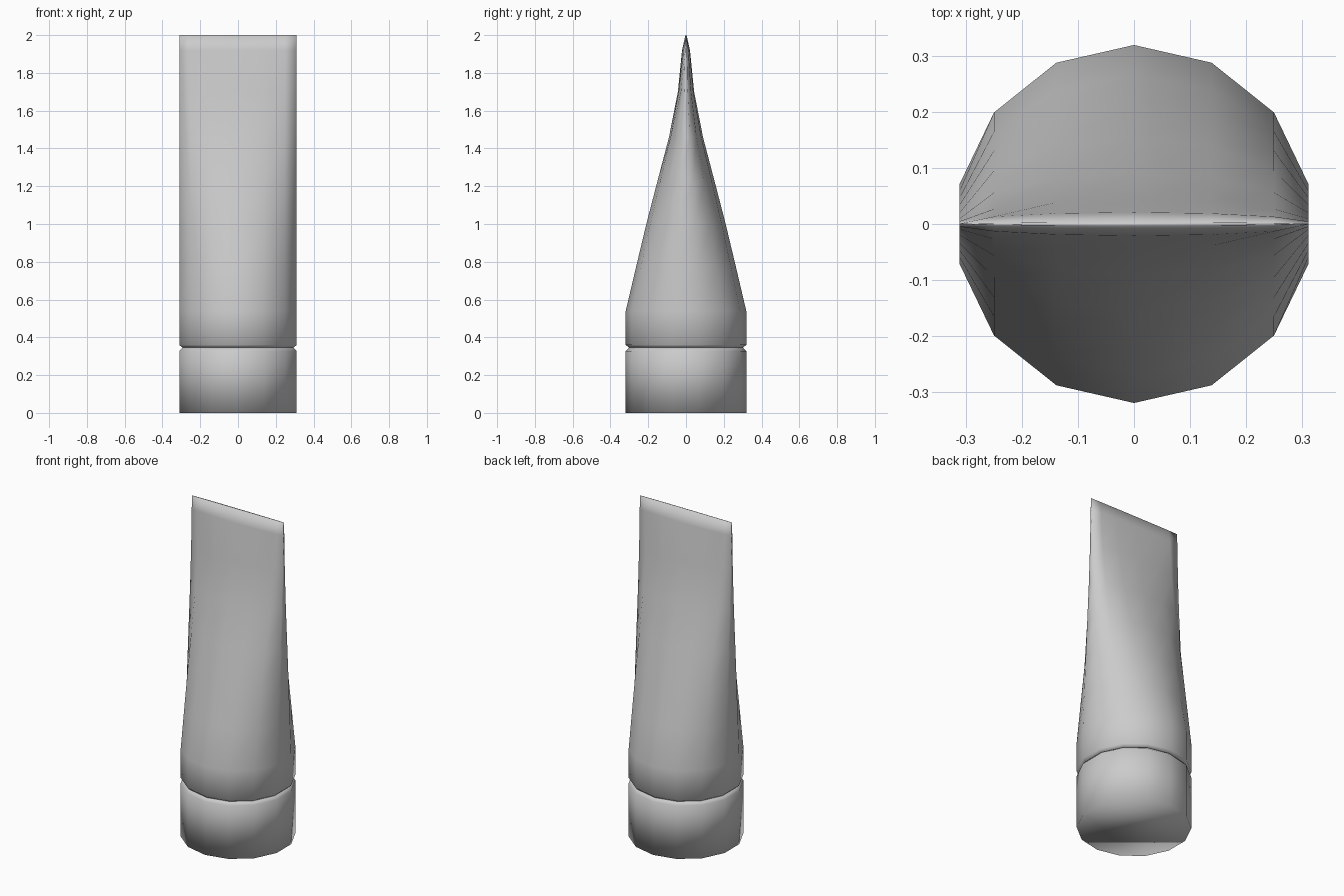
import bpy, bmesh, math

SIDES = 14
RADIUS = 0.319

old = bpy.data.objects.get("Cube")
if old:
    bpy.data.objects.remove(old, do_unlink=True)

grey = bpy.data.materials.new("plain_grey")
grey.use_nodes = True
colour = (0.6, 0.6, 0.6, 1)
grey.diffuse_color = colour
grey.node_tree.nodes["Principled BSDF"].inputs["Base Color"].default_value = colour


def loft(name, sections, cap_bottom, cap_top):
    """Stack oval rings given as (z, half width, half depth)."""
    bm = bmesh.new()
    rings = []
    for z, rx, ry in sections:
        ring = []
        for i in range(SIDES):
            a = math.pi / 2 + math.tau * i / SIDES
            ring.append(bm.verts.new((rx * math.cos(a), ry * math.sin(a), z)))
        rings.append(ring)
    for low, high in zip(rings, rings[1:]):
        for i in range(SIDES):
            j = (i + 1) % SIDES
            bm.faces.new((low[i], low[j], high[j], high[i]))
    if cap_bottom:
        bm.faces.new(rings[0][::-1])
    if cap_top:
        bm.faces.new(rings[-1])
    for f in bm.faces:
        f.smooth = True
    mesh = bpy.data.meshes.new(name)
    bm.to_mesh(mesh)
    bm.free()
    mesh.materials.append(grey)
    obj = bpy.data.objects.new(name, mesh)
    bpy.context.collection.objects.link(obj)
    return obj


R = RADIUS
NECK = 0.302

# Screw cap the tube stands on, with a chamfered upper rim
loft("cap", [(0, R, R), (0.327, R, R), (0.345, NECK, NECK)], True, True)

# Tube: round at the shoulder, flattened to a thin crimp at the top
depths = [(0.36, R), (0.54, R), (0.77, 0.265), (1.0, 0.21), (1.22, 0.153),
          (1.46, 0.09), (1.7, 0.043), (1.92, 0.021), (2.0, 0.003)]
loft("tube", [(0.345, NECK, NECK)] + [(z, R, d) for z, d in depths], True, True)
